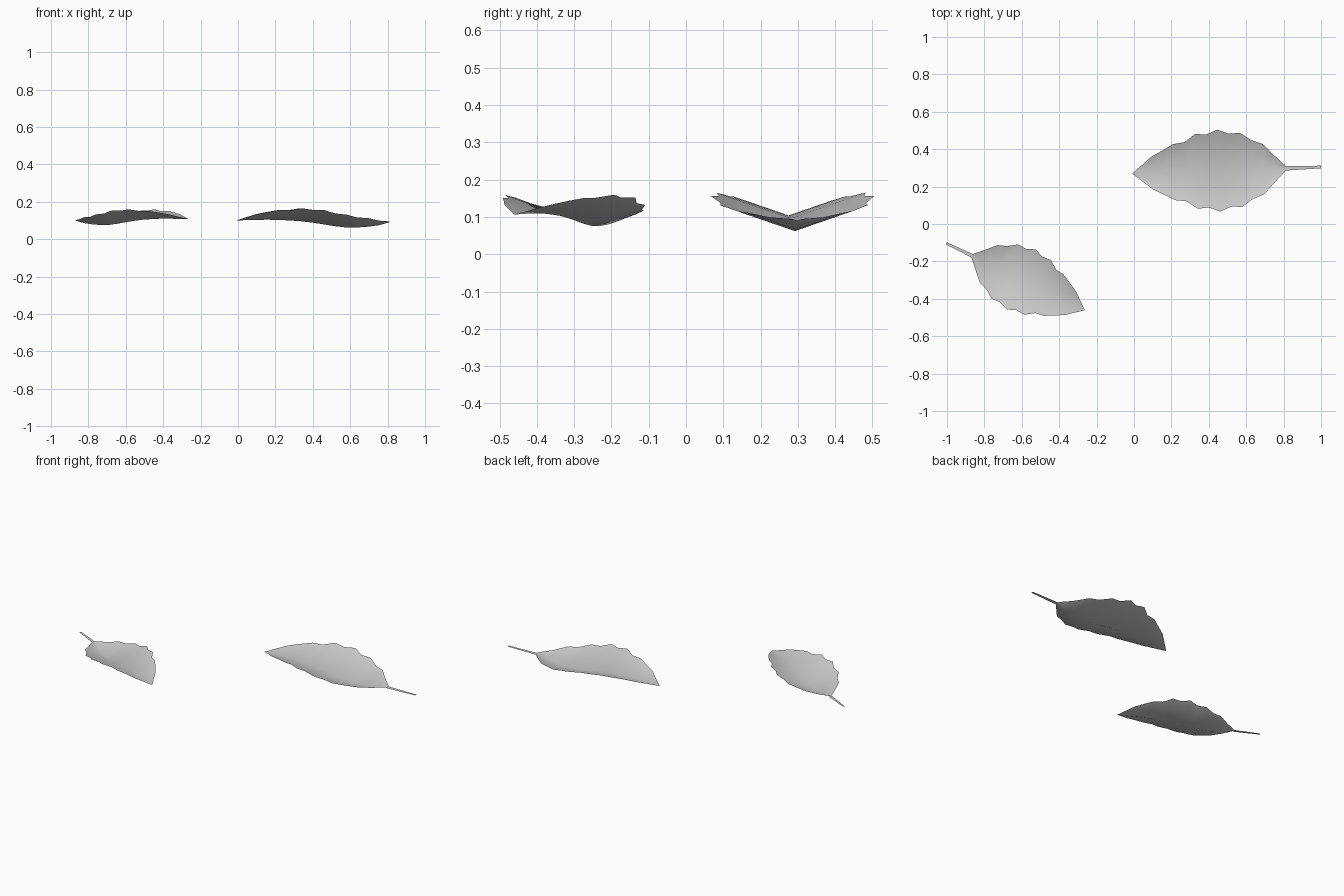
import bpy
import math
from mathutils import Matrix, Vector

cube = bpy.data.objects.get("Cube")
if cube:
    bpy.data.objects.remove(cube, do_unlink=True)

grey = bpy.data.materials.new("leaf grey")
grey.use_nodes = True
colour = (0.6, 0.6, 0.6, 1)
grey.diffuse_color = colour
grey.node_tree.nodes["Principled BSDF"].inputs["Base Color"].default_value = colour

# Leaf profile from stem end to tip: half widths and midrib heights
HALF_WIDTHS = [.013, .073, .135, .157, .198, .195, .219,
               .195, .2, .158, .15, .118, .087, 0]
MIDRIB = [.09, .074, .066, .062, .063, .07, .08,
          .089, .096, .1, .103, .104, .103, .1]
LENGTH = 0.82
SPACING = 0.0595
FOLD = 0.345       # rise of each half per unit of width
STEM_LENGTH = 0.19


def make_object(name, verts, faces, placement):
    mesh = bpy.data.meshes.new(name)
    mesh.from_pydata([placement @ Vector(v) for v in verts], [], faces)
    mesh.materials.append(grey)
    for polygon in mesh.polygons:
        polygon.use_smooth = True
    obj = bpy.data.objects.new(name, mesh)
    bpy.context.collection.objects.link(obj)
    return obj


def make_leaf(name, base, angle, scale):
    placement = (Matrix.Translation(base)
                 @ Matrix.Rotation(math.radians(angle), 4, "Z")
                 @ Matrix.Scale(scale, 4))

    # Folded blade: right edge, midrib and left edge at each station
    verts, faces = [], []
    last = len(MIDRIB) - 1
    for i in range(last):
        width, height = HALF_WIDTHS[i], MIDRIB[i]
        for side in (-1, 0, 1):
            verts.append((i * SPACING, side * width, height + FOLD * abs(side) * width))
    tip = len(verts)
    verts.append((LENGTH, 0, MIDRIB[-1]))
    for i in range(last):
        for a in (3 * i, 3 * i + 1):
            if i < last - 1:
                faces.append((a, a + 3, a + 4, a + 1))
            else:
                faces.append((a, tip, a + 1))
    make_object(name + "_blade", verts, faces, placement)

    # Flat tapering stem
    z = MIDRIB[0]
    stem = [(-STEM_LENGTH, -.007, z), (0, -.012, z), (0, .012, z), (-STEM_LENGTH, .007, z)]
    make_object(name + "_stem", stem, [(0, 1, 2, 3)], placement)


make_leaf("large_leaf", (0.81, 0.298, 0), 182, 1)
make_leaf("small_leaf", (-0.865, -0.17, 0.025), -25.8, 0.815)
